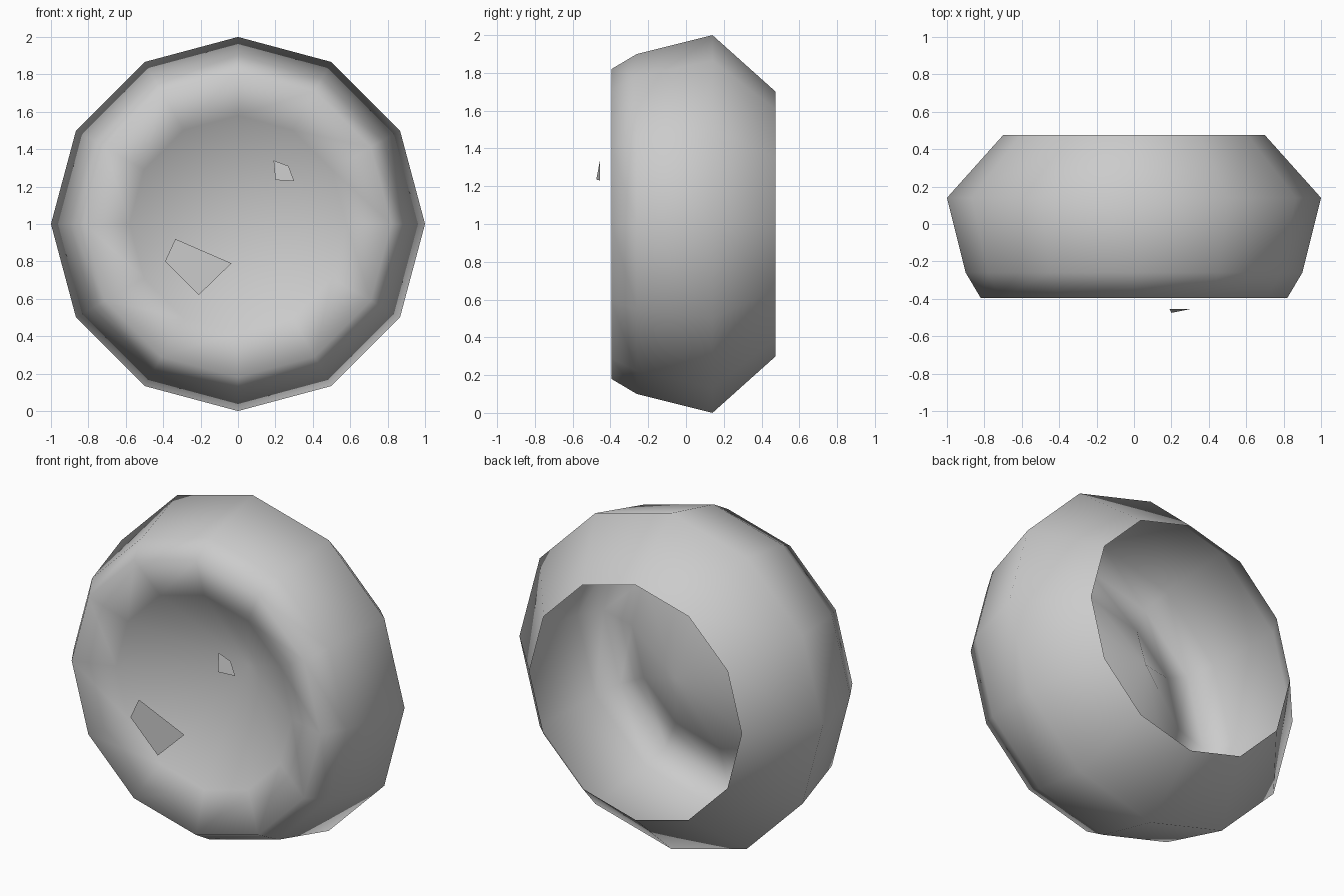
import bpy
import bmesh
from math import sin, cos, tau

if "Cube" in bpy.data.objects:
    bpy.data.objects.remove(bpy.data.objects["Cube"])

SIDES = 12
CENTRE_Z = 1.0


def add_object(name, bm, smooth):
    mesh = bpy.data.meshes.new(name)
    for face in bm.faces:
        face.smooth = smooth
    bm.to_mesh(mesh)
    bm.free()
    obj = bpy.data.objects.new(name, mesh)
    bpy.context.collection.objects.link(obj)
    return obj


def lathe(name, profile, tip_y):
    """Turn (radius, y) points about the y axis and close the last ring with a fan."""
    bm = bmesh.new()
    rings = []
    for r, y in profile:
        rings.append([bm.verts.new((r * cos(tau * i / SIDES), y,
                                    CENTRE_Z + r * sin(tau * i / SIDES)))
                      for i in range(SIDES)])
    for a, b in zip(rings, rings[1:]):
        for i in range(SIDES):
            j = (i + 1) % SIDES
            bm.faces.new((a[i], a[j], b[j], b[i]))
    tip = bm.verts.new((0, tip_y, CENTRE_Z))
    for i in range(SIDES):
        bm.faces.new((rings[-1][i], rings[-1][(i + 1) % SIDES], tip))
    bmesh.ops.recalc_face_normals(bm, faces=bm.faces)
    # the bowl must face the front
    bm.faces.ensure_lookup_table()
    bm.normal_update()
    if bm.faces[-1].normal.y > 0:
        bmesh.ops.reverse_faces(bm, faces=bm.faces)
    return add_object(name, bm, True)


def glint(name, points):
    bm = bmesh.new()
    face = bm.faces.new([bm.verts.new(p) for p in points])
    bm.normal_update()
    if face.normal.y > 0:
        face.normal_flip()
    return add_object(name, bm, False)


# Shell: open back edge, outer wall, front lip, then the sunken bowl
lathe("eye_shell",
      [(0.70, 0.475), (1.00, 0.14), (0.90, -0.26), (0.82, -0.395),
       (0.58, -0.32)],
      tip_y=0.10)

# Floating highlight patches in front of the bowl
glint("small_highlight", [(0.19, -0.455, 1.34), (0.27, -0.455, 1.31),
                          (0.30, -0.455, 1.23), (0.20, -0.475, 1.235)])
glint("large_highlight", [(-0.335, -0.455, 0.92), (-0.035, -0.455, 0.79),
                          (-0.21, -0.455, 0.62), (-0.39, -0.455, 0.80)])
